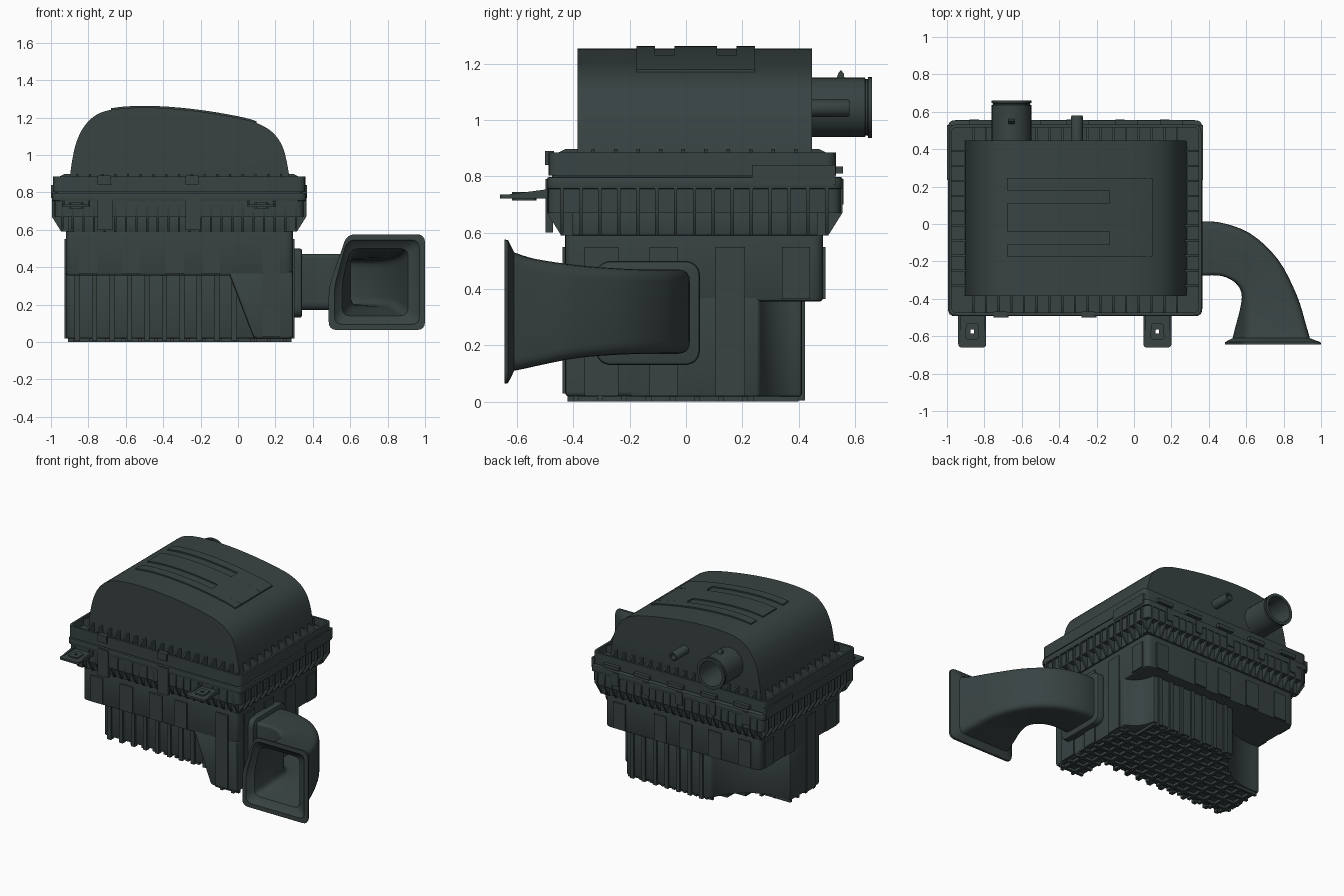
import bpy, bmesh
from math import sin, cos, pi, radians, sqrt
from mathutils import Vector

if "Cube" in bpy.data.objects:
    bpy.data.objects.remove(bpy.data.objects["Cube"])

mat = bpy.data.materials.new("dark_plastic")
mat.diffuse_color = (0.04, 0.055, 0.055, 1)
mat.use_nodes = True
mat.node_tree.nodes["Principled BSDF"].inputs["Base Color"].default_value = mat.diffuse_color

# ---------- helpers ----------
def finish(name, bm, bevel=0, segs=2):
    bmesh.ops.recalc_face_normals(bm, faces=bm.faces)
    if bevel:
        es = [e for e in bm.edges if len(e.link_faces) == 2 and e.calc_face_angle(0) > 0.7]
        bmesh.ops.bevel(bm, geom=es, offset=bevel, segments=segs, profile=0.5, affect='EDGES')
    me = bpy.data.meshes.new(name)
    bm.to_mesh(me)
    bm.free()
    me.shade_smooth()
    me.set_sharp_from_angle(angle=radians(35))
    me.materials.append(mat)
    ob = bpy.data.objects.new(name, me)
    bpy.context.collection.objects.link(ob)
    return ob

def loft(bm, rings, cap=True):
    vs = [[bm.verts.new(p) for p in r] for r in rings]
    n = len(vs[0])
    for a, b in zip(vs, vs[1:]):
        for i in range(n):
            j = (i + 1) % n
            bm.faces.new((a[i], a[j], b[j], b[i]))
    if cap:
        bm.faces.new(vs[0])
        bm.faces.new(vs[-1])

def box(bm, x0, x1, y0, y1, z0, z1):
    loft(bm, [[(x0, y0, z), (x1, y0, z), (x1, y1, z), (x0, y1, z)] for z in (z0, z1)])

def rounded(pts, r, n=4):
    out, pts = [], [Vector(p) for p in pts]
    for i, p in enumerate(pts):
        u, v = pts[i - 1] - p, pts[(i + 1) % len(pts)] - p
        k = min(r, 0.48 * u.length, 0.48 * v.length)
        a, b = p + u.normalized() * k, p + v.normalized() * k
        out += [a * (1 - t) ** 2 + p * 2 * t * (1 - t) + b * t * t for t in [j / n for j in range(n + 1)]]
    return out

def rect(x0, x1, y0, y1, r=0.04):
    return rounded([(x0, y0), (x1, y0), (x1, y1), (x0, y1)], r)

def at_z(pts, z):
    return [(p[0], p[1], z) for p in pts]

def prism(name, pts, z0, z1, bevel=0):
    bm = bmesh.new()
    loft(bm, [at_z(pts, z0), at_z(pts, z1)])
    return finish(name, bm, bevel)

def smooth_rows(rows, n):
    out = []
    for i in range(len(rows) - 1):
        a, b, c, d = [rows[min(max(i + k, 0), len(rows) - 1)] for k in (-1, 0, 1, 2)]
        for j in range(n):
            t = j / n
            out.append(tuple(0.5 * (2*q + (r-p)*t + (2*p-5*q+4*r-s)*t*t + (3*q-p-3*r+s)*t**3)
                             for p, q, r, s in zip(a, b, c, d)))
    return out + [rows[-1]]

def slab(bm, edges, side, t, w, prof):
    """Plate of width w at position t on one side; prof is (outward distance, z)."""
    x0, x1, y0, y1 = edges
    def at(s, d, z):
        return {'front': (s, y0 - d, z), 'back': (s, y1 + d, z),
                'right': (x1 + d, s, z), 'left': (x0 - d, s, z)}[side]
    loft(bm, [[at(s, d, z) for d, z in prof] for s in (t - w / 2, t + w / 2)])

def pad(bm, edges, side, a, b, z0, z1, out=0.008):
    slab(bm, edges, side, (a + b) / 2, b - a, [(-0.02, z0), (out, z0), (out, z1), (-0.02, z1)])

def spaced(a, b, n):
    return [a + (b - a) * i / (n - 1) for i in range(n)]

def circle(cx, cy, r, n=32):
    return [(cx + r * cos(2 * pi * i / n), cy + r * sin(2 * pi * i / n)) for i in range(n)]

# ---------- lower housing ----------
BOX = (-0.92, 0.295, -0.43, 0.487)
LOW = (-0.92, 0.295, -0.20, 0.41)
def arc(cx, cy, r, a0, a1, n):
    return [(cx + r * cos(radians(a)), cy + r * sin(radians(a))) for a in spaced(a0, a1, n)]
outline = [(-0.92, -0.17), (-0.91, -0.19), (-0.89, -0.20), (0.295, -0.20)]
outline += arc(0.35, 0.42, 0.17, -109, -177, 9) + arc(-0.85, 0.53, 0.39, -18, -100, 16)
prism("lower_housing", outline, 0.018, 0.38, 0.01)
prism("upper_housing", rect(*BOX), 0.355, 0.70, 0.014)
bm = bmesh.new()
front = rounded([(-0.055, 0.38), (0.085, 0.018), (0.295, 0.018), (0.295, 0.38)], 0.02)
loft(bm, [[(p[0], y, p[1]) for p in front] for y in (-0.43, -0.15)])
finish("front_corner_block", bm, 0.015)

# wall pads and ribs
bm = bmesh.new()
for a, b in ((-0.85, -0.755), (-0.62, -0.52), (-0.39, -0.29), (-0.19, -0.095), (0.13, 0.225)):
    pad(bm, BOX, 'front', a, b, 0.03 if a > 0 else 0.365, 0.55)
    pad(bm, BOX, 'back', a, b, 0.365, 0.55)
for a, b in ((-0.36, -0.24), (-0.13, -0.03), (0.105, 0.21), (0.34, 0.44)):
    pad(bm, BOX, 'right', a, b, 0.365 if a > 0.3 else 0.02, 0.55)
    pad(bm, BOX, 'left', a, b, 0.02 if -0.2 < a < 0 else 0.365, 0.55)
finish("wall_pads", bm)
bm = bmesh.new()
for x in spaced(-0.86, -0.02, 10):
    pad(bm, LOW, 'front', x - 0.014, x + 0.014, 0.005, 0.36, 0.015)
for x in spaced(-0.41, 0.13, 7):
    pad(bm, LOW, 'back', x - 0.014, x + 0.014, 0.005, 0.36, 0.012)
finish("lower_wall_ribs", bm)

# waffle grid under the floor
bm = bmesh.new()
for x in spaced(-0.87, 0.25, 14):
    hi = 0.52 - sqrt(0.39**2 - (x + 0.85)**2) if x < -0.48 else 0.24 if x > 0.17 else 0.40
    box(bm, x - 0.01, x + 0.01, -0.42 if x > 0.1 else -0.19, hi, 0, 0.03)
for y in spaced(-0.39, 0.38, 10):
    lo = 0.1 if y < -0.19 else -0.91 if y < 0.14 else -0.84 + sqrt(0.39**2 - (y - 0.53)**2)
    box(bm, lo, 0.285 if y < 0.24 else 0.17, y - 0.01, y + 0.01, 0, 0.03)
finish("floor_grid", bm)

# ---------- lower flange with fins ----------
RIM = (-0.995, 0.365, -0.493, 0.555)
prism("flange_collar", rect(-0.93, 0.305, -0.44, 0.50), 0.59, 0.70, 0.006)
prism("flange_band", rect(-0.98, 0.35, -0.49, 0.55), 0.67, 0.77)
prism("flange_rim", rect(*RIM), 0.755, 0.797, 0.005)
bm = bmesh.new()
fin = [(-0.09, 0.59), (-0.05, 0.59), (0, 0.67), (0, 0.76), (-0.09, 0.76)]
for side in ('front', 'back'):
    for x in spaced(-0.94, 0.31, 23):
        slab(bm, RIM, side, x, 0.012, fin)
for side in ('left', 'right'):
    for y in spaced(-0.44, 0.50, 15):
        slab(bm, RIM, side, y, 0.012, fin)
finish("flange_fins", bm)

# ---------- lid ----------
LID = (-0.99, 0.36, -0.488, 0.532)
prism("lid_floor", rect(*LID), 0.803, 0.83)
prism("lid_seal", rect(-0.975, 0.345, -0.475, 0.52), 0.79, 0.81)
bm = bmesh.new()
o, i = rect(*LID), rect(-0.975, 0.345, -0.473, 0.517, 0.03)
loft(bm, [at_z(i, 0.81), at_z(o, 0.81), at_z(o, 0.885), at_z(i, 0.885), at_z(i, 0.81)], False)
finish("lid_lip", bm)
bm = bmesh.new()
fin = [(-0.01, 0.82), (-0.01, 0.872), (-0.06, 0.897), (-0.12, 0.897), (-0.12, 0.82)]
for side in ('front', 'back'):
    for x in spaced(-0.86, 0.23, 17):
        slab(bm, LID, side, x, 0.012, fin)
for side in ('left', 'right'):
    for y in spaced(-0.33, 0.39, 10):
        slab(bm, LID, side, y, 0.012, fin)
finish("lid_fins", bm)

# domed top
prof = smooth_rows([(-0.905, 0.82), (-0.89, 0.95), (-0.86, 1.08), (-0.80, 1.18), (-0.70, 1.237),
                    (-0.50, 1.254), (-0.25, 1.238), (0.0, 1.198), (0.12, 1.162), (0.20, 1.105),
                    (0.25, 1.01), (0.285, 0.82)], 4)
bm = bmesh.new()
loft(bm, [[(x, y, z) for x, z in prof] for y in (-0.385, 0.447)])
es = [e for e in bm.edges if abs(e.verts[0].co.y - e.verts[1].co.y) < 1e-5
      and max(v.co.z for v in e.verts) > 0.825]
bmesh.ops.bevel(bm, geom=es, offset=0.06, segments=6, profile=0.5, affect='EDGES')
finish("lid_dome", bm)

# raised panel with two open slots on the dome
def height(x):
    for (x0, z0), (x1, z1) in zip(prof, prof[1:]):
        if x0 <= x <= x1:
            return z0 + (z1 - z0) * (x - x0) / (x1 - x0)
bm = bmesh.new()
for x0, y0, y1 in ((-0.68, -0.175, -0.11), (-0.68, -0.04, 0.11), (-0.68, 0.18, 0.245),
                   (-0.13, -0.11, -0.04), (-0.13, 0.11, 0.18)):
    xs = spaced(x0, 0.10, 16)
    strip = [(x, height(x) + 0.009) for x in xs] + [(x, height(x) - 0.02) for x in xs[::-1]]
    loft(bm, [[(x, y, z) for x, z in strip] for y in (y0, y1)])
finish("top_panel", bm)

# ---------- outlet tube and sensor nipple ----------
def tube(name, x, z, rows):
    bm = bmesh.new()
    loft(bm, [[(a, y, b) for a, b in circle(x, z, r)] for r, y in rows])
    return finish(name, bm)
tube("outlet_tube", -0.655, 1.045, [(0.106, 0.38), (0.106, 0.635), (0.100, 0.638), (0.100, 0.645),
     (0.108, 0.647), (0.108, 0.66), (0.088, 0.66), (0.086, 0.46)])
tube("sensor_nipple", -0.305, 1.042, [(0.031, 0.38), (0.031, 0.575), (0.028, 0.58), (0.018, 0.58), (0.018, 0.5)])
bm = bmesh.new()
loft(bm, [[(x, y, z) for y, z in ((0.53, 1.13), (0.565, 1.13), (0.56, 1.165), (0.55, 1.178), (0.54, 1.165))]
          for x in (-0.67, -0.64)])
finish("outlet_key", bm)

# ---------- clips, hinges and latch band ----------
bm = bmesh.new()
for a in (-0.75, -0.28):
    pad(bm, RIM, 'front', a, a + 0.08, 0.60, 0.79, 0.006)
    pad(bm, LID, 'front', a, a + 0.07, 0.84, 0.89, 0.012)
for a in (-0.88, -0.62, -0.36, -0.10, 0.14):
    pad(bm, LID, 'back', a, a + 0.12, 0.81, 0.835, 0.025)
    pad(bm, RIM, 'back', a, a + 0.05, 0.70, 0.79, 0.004)
for side in ('left', 'right'):
    pad(bm, RIM, side, 0.235, 0.53, 0.77, 0.84, 0.004)
finish("clips", bm)

# ---------- mounting brackets ----------
for n, cx in (("left", -0.865), ("right", 0.125)):
    bm = bmesh.new()
    c = Vector((cx, -0.575))
    o = rect(cx - 0.075, cx + 0.075, -0.66, -0.47, 0.02)
    ring = lambda r: [c + (p - c).normalized() * r for p in o]
    for a, z0, z1 in ((o, 0.722, 0.736), (ring(0.05), 0.714, 0.745)):
        h = ring(0.013)
        loft(bm, [at_z(a, z1), at_z(a, z0), at_z(h, z0), at_z(h, z1), at_z(a, z1)], False)
    for s in (-0.075, 0.063):
        loft(bm, [[(cx + s + d, y, z) for y, z in ((-0.48, 0.725), (-0.48, 0.756), (-0.63, 0.736), (-0.63, 0.725))]
                  for d in (0, 0.012)])
    finish(n + "_bracket", bm)

# ---------- intake port and flared duct ----------
bm = bmesh.new()
p = rounded([(-0.32, 0.13), (0.05, 0.13), (0.05, 0.50), (-0.32, 0.50)], 0.06, 6)
loft(bm, [[(x, a, b) for a, b in p] for x in (0.27, 0.342)])
finish("intake_port", bm, 0.012)

# rows: outer x,y, inner x,y, low z, high z, cut corner u,v
rows = smooth_rows([
    (0.32, 0.01, 0.32, -0.28, 0.17, 0.47, 0.04, 0.96), (0.45, 0.01, 0.45, -0.275, 0.17, 0.47, 0.04, 0.96),
    (0.62, -0.05, 0.53, -0.305, 0.17, 0.47, 0.05, 0.95), (0.77, -0.19, 0.572, -0.36, 0.168, 0.472, 0.07, 0.9),
    (0.87, -0.38, 0.572, -0.43, 0.155, 0.485, 0.1, 0.8), (0.92, -0.54, 0.545, -0.54, 0.125, 0.508, 0.16, 0.6),
    (0.94, -0.61, 0.527, -0.61, 0.11, 0.53, 0.18, 0.5)], 4)
rows += [(0.97, -0.622, 0.505, -0.622, 0.085, 0.555, 0.19, 0.45),
         (0.998, -0.632, 0.487, -0.632, 0.066, 0.574, 0.19, 0.45),
         (1.0, -0.645, 0.485, -0.645, 0.064, 0.576, 0.19, 0.45)]
def section(row, inset=0):
    ox, oy, ix, iy, z0, z1, cu, cv = row
    I, W = Vector((ix, iy)), Vector((ox - ix, oy - iy))
    w, h = W.length, z1 - z0
    a, b = inset, w - inset
    pts = rounded([(a, inset), (b, inset), (b, h - inset), (max(cu * w, a * 1.3), h - inset),
                   (a, min(cv * h, h - 1.3 * inset))], 0.045)
    return [(*(I + W * (q[0] / w)), z0 + q[1]) for q in pts]
bm = bmesh.new()
inner = [section(r, 0.03) for r in rows[4:-3][::-1]]
loft(bm, [section(r) for r in rows] + [section(rows[-1], 0.03), section(rows[-2], 0.036)] + inner)
finish("intake_duct", bm)
